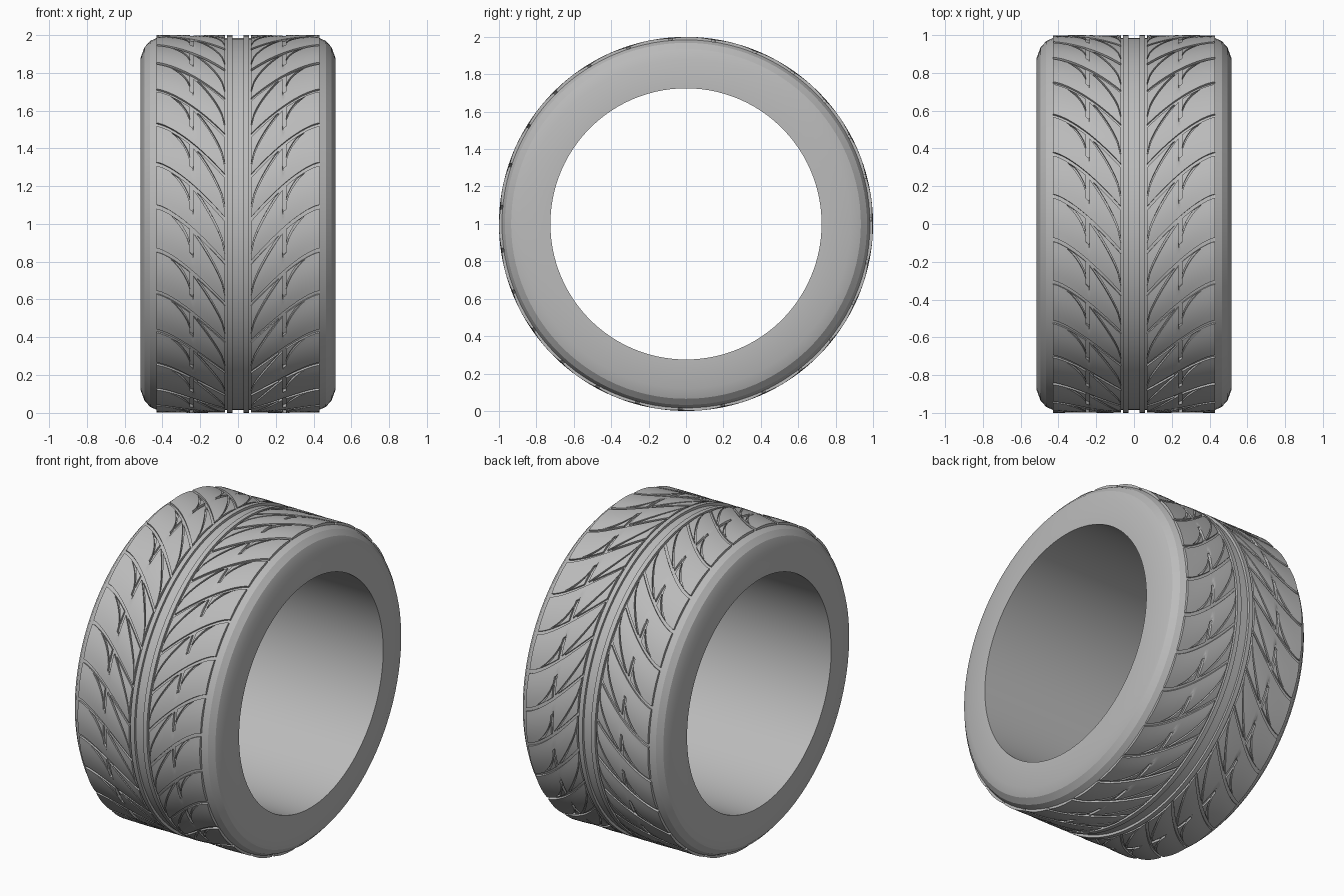
import bpy
import bmesh
import math

if "Cube" in bpy.data.objects:
    bpy.data.objects.remove(bpy.data.objects["Cube"], do_unlink=True)

PITCHES = 27
PITCH = 2 * math.pi / PITCHES
PHASE = 0.09
BASE = 0.975          # bottom of block walls, hidden in the carcass
INNER, OUTER, SLIT = 0.07, 0.43, 0.245

rubber = bpy.data.materials.new("grey rubber")
rubber.use_nodes = True
grey = (0.5, 0.5, 0.5, 1)
rubber.diffuse_color = grey
rubber.node_tree.nodes["Principled BSDF"].inputs["Base Color"].default_value = grey


def wheel_point(x, angle, r):
    return (x, -r * math.cos(angle), 1 + r * math.sin(angle))


def finish(name, bm, angle=35, mirror=False):
    mesh = bpy.data.meshes.new(name)
    bm.to_mesh(mesh)
    bm.free()
    mesh.materials.append(rubber)
    obj = bpy.data.objects.new(name, mesh)
    bpy.context.collection.objects.link(obj)
    if mirror:
        obj.modifiers.new("mirror", "MIRROR").use_clip = False
    bpy.ops.object.select_all(action="DESELECT")
    obj.select_set(True)
    bpy.context.view_layer.objects.active = obj
    bpy.ops.object.shade_smooth_by_angle(angle=math.radians(angle))
    return obj


def lathe(name, profile, closed, segments=108, mirror=False):
    """Spin an (x, radius) profile about the wheel axis."""
    bm = bmesh.new()
    rings = [[bm.verts.new(wheel_point(x, 2 * math.pi * k / segments, r))
              for k in range(segments)] for x, r in profile]
    for i in range(len(rings) if closed else len(rings) - 1):
        a, b = rings[i], rings[(i + 1) % len(rings)]
        for k in range(segments):
            n = (k + 1) % segments
            bm.faces.new((a[k], b[k], b[n], a[n]))
    bmesh.ops.recalc_face_normals(bm, faces=bm.faces)
    return finish(name, bm, 22, mirror)


# Carcass with flat sidewalls, faceted shoulders and a plain bore
half = [(0.515, 0.725), (0.515, 0.88), (0.495, 0.935), (0.465, 0.968), (0.43, 0.984)]
lathe("tyre_carcass", half + [(-x, r) for x, r in reversed(half)], True)

# Narrow ribs either side of the centre groove
lathe("centre_rib", [(0.03, BASE), (0.03, 1), (0.058, 1), (0.058, BASE)], True, mirror=True)


# Groove paths: main sweep as arc length, the others as a fraction of one pitch
def main_groove(x):
    return -0.31 * max(0, (OUTER - x) / 0.37) ** 1.4


def leaf_arc(x):
    return 0.25 + 0.75 * (max(0, x - INNER) / 0.18) ** 0.5


def shoulder_arc(x):
    t = min(1, max(0, (0.41 - x) / 0.158))
    return 0.5 + 0.5 * math.sqrt(1 - t * t)


def zero(x):
    return 0.05


def top(x):
    return 0.96


def big_block_top(x):
    """Leaf and shoulder edge, parted by a short dead-end slit."""
    if SLIT - 0.009 < x < SLIT + 0.009:
        return 0.42
    return min(top(x), leaf_arc(x) - 0.03 if x < SLIT else shoulder_arc(x) - 0.03)


def above_leaf(x):
    return min(leaf_arc(x) + 0.05, 0.94)


def above_shoulder(x):
    return min(shoulder_arc(x) + 0.05, 0.94)


def samples(a, b, n):
    return [a + (b - a) * i / n for i in range(n + 1)]


def add_block(bm, xs, low, high, start, rows=6):
    """Loft a slightly crowned block between two groove edges."""
    grid, feet = [], []
    for x in xs:
        column, foot = [], []
        for j in range(rows + 1):
            t = j / rows
            h = low(x) + (high(x) - low(x)) * t
            angle = start + main_groove(x) + PITCH * h
            r = 0.995 + 0.005 * math.sin(math.pi * min(1, max(0, h)))
            column.append(bm.verts.new(wheel_point(x, angle, r)))
            foot.append((x, angle))
        grid.append(column)
        feet.append(foot)
    last = len(xs) - 1
    for i in range(last):
        for j in range(rows):
            bm.faces.new((grid[i][j], grid[i + 1][j], grid[i + 1][j + 1], grid[i][j + 1]))
    # Walls down to the carcass
    rim = [(i, 0) for i in range(last)] + [(last, j) for j in range(rows)]
    rim += [(i, rows) for i in range(last, 0, -1)] + [(0, j) for j in range(rows, 0, -1)]
    lower = [bm.verts.new(wheel_point(*feet[i][j], BASE)) for i, j in rim]
    for k, (i, j) in enumerate(rim):
        n = (k + 1) % len(rim)
        ni, nj = rim[n]
        bm.faces.new((grid[i][j], lower[k], lower[n], grid[ni][nj]))


# Directional tread: one big block and two slim wedges per pitch
big_xs = (samples(INNER, SLIT - 0.010, 11) + samples(SLIT - 0.008, SLIT + 0.008, 1)
          + samples(SLIT + 0.010, OUTER, 12))
tread = bmesh.new()
for p in range(PITCHES):
    start = PHASE + p * PITCH
    add_block(tread, big_xs, zero, big_block_top, start)
    add_block(tread, samples(INNER, 0.215, 10), above_leaf, top, start, 3)
    add_block(tread, samples(SLIT + 0.009, 0.375, 10), above_shoulder, top, start, 3)
finish("tread_blocks", tread, 40, mirror=True)
